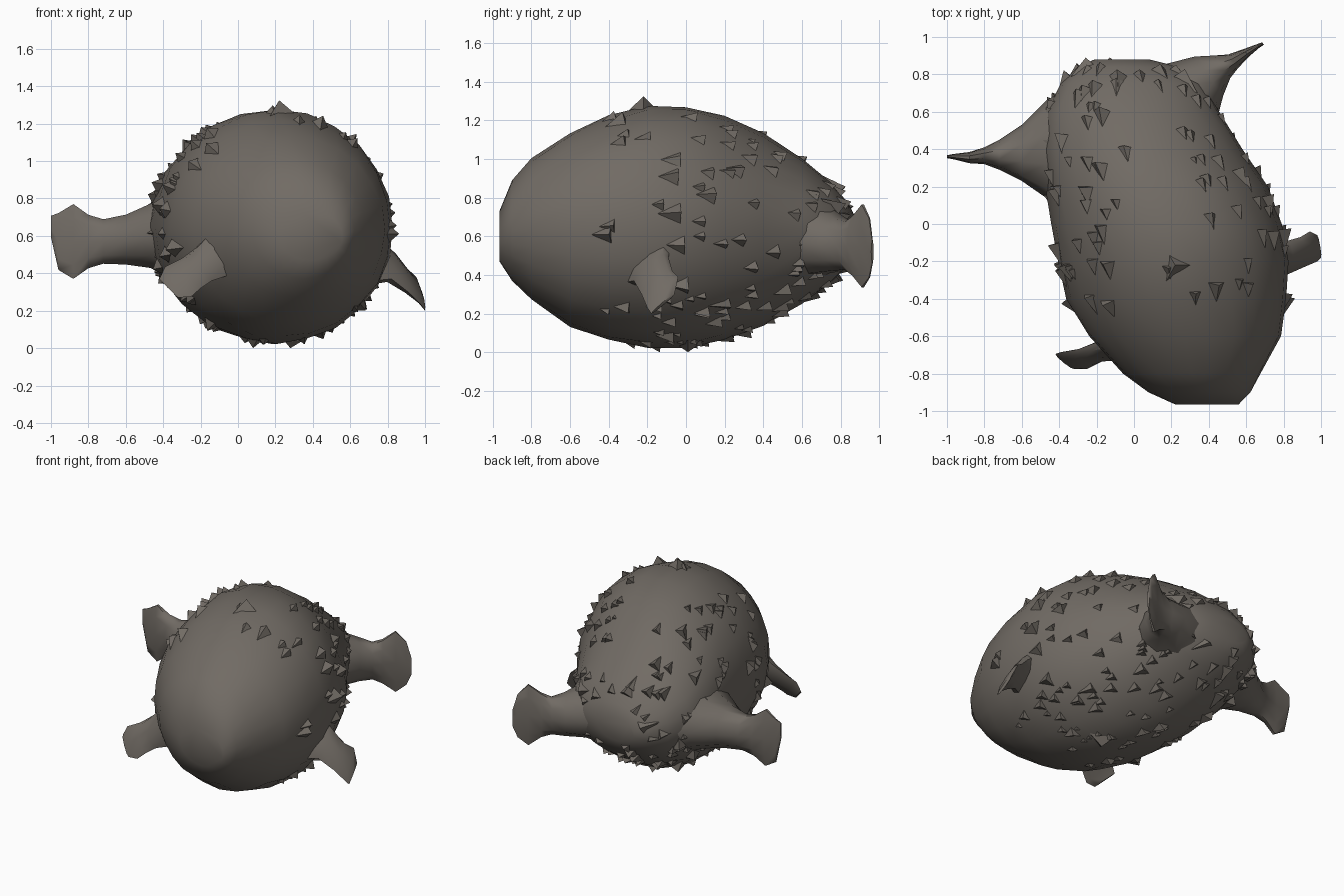
import bpy, bmesh, math, random
from mathutils import Vector

random.seed(4)
if "Cube" in bpy.data.objects:
    bpy.data.objects.remove(bpy.data.objects["Cube"], do_unlink=True)

hide = bpy.data.materials.new("grey_brown_hide")
hide.use_nodes = True
COLOUR = (0.165, 0.147, 0.128, 1)
hide.diffuse_color = COLOUR
bsdf = hide.node_tree.nodes["Principled BSDF"]
bsdf.inputs["Base Color"].default_value = COLOUR
bsdf.inputs["Roughness"].default_value = 0.9


def finish(name, bm, angle):
    bmesh.ops.recalc_face_normals(bm, faces=bm.faces)
    mesh = bpy.data.meshes.new(name)
    bm.to_mesh(mesh)
    bm.free()
    obj = bpy.data.objects.new(name, mesh)
    bpy.context.collection.objects.link(obj)
    mesh.materials.append(hide)
    bpy.ops.object.select_all(action="DESELECT")
    obj.select_set(True)
    bpy.context.view_layer.objects.active = obj
    bpy.ops.object.shade_smooth_by_angle(angle=math.radians(angle))
    return obj


def loft(name, sections, sides, jitter=0.0, angle=60):
    """Skin a run of elliptical sections: centre, first half axis, second half axis."""
    bm = bmesh.new()
    rings = []
    for centre, u, v in sections:
        ring = []
        for k in range(sides):
            a = math.tau * k / sides
            wobble = 1 + random.uniform(-jitter, jitter)
            ring.append(bm.verts.new(centre + (u * math.cos(a) + v * math.sin(a)) * wobble))
        rings.append(ring)
    for r0, r1 in zip(rings, rings[1:]):
        for k in range(sides):
            n = (k + 1) % sides
            bm.faces.new((r0[k], r0[n], r1[n], r1[k]))
    bm.faces.new(rings[0])
    bm.faces.new(rings[-1])
    return finish(name, bm, angle)


# Body sections: y, x low, x high, z low, z high
BODY = [
    (-0.965, 0.22, 0.56, 0.47, 0.73),
    (-0.90, 0.08, 0.62, 0.37, 0.89),
    (-0.80, -0.06, 0.68, 0.27, 1.00),
    (-0.60, -0.24, 0.79, 0.13, 1.13),
    (-0.40, -0.36, 0.82, 0.06, 1.22),
    (-0.20, -0.41, 0.83, 0.03, 1.27),
    (0.00, -0.44, 0.79, 0.03, 1.27),
    (0.20, -0.47, 0.71, 0.07, 1.22),
    (0.40, -0.49, 0.58, 0.14, 1.13),
    (0.60, -0.47, 0.46, 0.25, 1.00),
    (0.75, -0.39, 0.38, 0.36, 0.88),
    (0.84, -0.30, 0.24, 0.45, 0.77),
    (0.88, -0.21, 0.08, 0.53, 0.69),
]


def body_section(row):
    y, x0, x1, z0, z1 = row
    return (Vector(((x0 + x1) / 2, y, (z0 + z1) / 2)),
            Vector(((x1 - x0) / 2, 0, 0)), Vector((0, 0, (z1 - z0) / 2)))


def body_point(y, a):
    for p, q in zip(BODY, BODY[1:]):
        if p[0] <= y <= q[0]:
            t = (y - p[0]) / (q[0] - p[0])
            c, u, v = body_section([i + (j - i) * t for i, j in zip(p, q)])
            return c + u * math.cos(a) + v * math.sin(a)


loft("body", [body_section(r) for r in BODY], 24, jitter=0.012)


# Tail flukes: upright paddles; rows are x, y, z, half thickness, half height
def fluke(name, across, rows):
    across = Vector(across).normalized()
    loft(name, [(Vector((x, y, z)), across * t, Vector((0, 0, h)))
                for x, y, z, t, h in rows], 10)


fluke("right_tail_fluke", (0, 1, 0), [
    (-0.30, 0.40, 0.60, 0.36, 0.26),
    (-0.47, 0.40, 0.60, 0.26, 0.18),
    (-0.60, 0.38, 0.58, 0.15, 0.14),
    (-0.72, 0.37, 0.57, 0.08, 0.125),
    (-0.80, 0.365, 0.57, 0.045, 0.15),
    (-0.88, 0.355, 0.57, 0.03, 0.21),
    (-0.96, 0.36, 0.57, 0.015, 0.16),
    (-1.00, 0.36, 0.65, 0.008, 0.06),
])
fluke("left_tail_fluke", (-0.59, 0.81, 0), [
    (0.15, 0.58, 0.60, 0.28, 0.26),
    (0.31, 0.69, 0.58, 0.21, 0.18),
    (0.40, 0.79, 0.56, 0.13, 0.145),
    (0.47, 0.84, 0.55, 0.075, 0.13),
    (0.53, 0.87, 0.55, 0.045, 0.16),
    (0.60, 0.915, 0.55, 0.025, 0.225),
    (0.66, 0.95, 0.54, 0.012, 0.16),
    (0.69, 0.965, 0.52, 0.008, 0.06),
])


# Front flippers: small tilted paddles, given by centre and half width
def flipper(name, thin, rows):
    thin = Vector(thin)
    loft(name, [(Vector(c), Vector(w), thin * s) for c, w, s in rows], 8, angle=50)


flipper("left_front_flipper", (0.02, 0, 0.03), [
    ((0.72, -0.20, 0.46), (0, 0.12, 0.10), 2.5),
    ((0.82, -0.18, 0.43), (0, 0.09, 0.06), 1.6),
    ((0.90, -0.15, 0.36), (-0.01, 0.08, 0.06), 1.0),
    ((0.96, -0.12, 0.31), (-0.02, 0.08, 0.08), 0.6),
    ((0.99, -0.12, 0.25), (-0.01, 0.06, 0.05), 0.3),
])
flipper("right_front_flipper", (0.02, 0.025, -0.01), [
    ((-0.06, -0.65, 0.53), (0.04, -0.05, -0.13), 2.5),
    ((-0.18, -0.68, 0.45), (0.04, -0.04, -0.09), 1.5),
    ((-0.25, -0.71, 0.40), (0.05, -0.04, -0.08), 1.0),
    ((-0.32, -0.73, 0.355), (0.07, -0.045, -0.08), 0.6),
    ((-0.37, -0.735, 0.32), (0.05, -0.04, -0.05), 0.3),
])

# Rough shards scattered over the hide, thickest toward the tail
bm = bmesh.new()
for _ in range(230):
    y = -0.45 + 1.3 * random.random() ** 0.7
    a = random.uniform(0, math.tau)
    if abs(a - math.pi / 2) < 0.4 and random.random() < 0.7:
        continue
    p = body_point(y, a)
    along = (body_point(min(y + 0.03, 0.879), a) - p).normalized()
    around = (body_point(y, a + 0.05) - p).normalized()
    out = around.cross(along).normalized()
    if out.dot(p - Vector((0.1, 0, 0.65))) < 0:
        out.negate()
    size = random.uniform(0.035, 0.065)
    low = p - out * 0.02
    base = [low - along * size * 1.6, low + around * size + along * size * 0.6,
            low - around * size + along * size * 0.6]
    tip = p + out * size * random.uniform(0.4, 0.85) + along * size * 0.5
    tip.z = max(tip.z, 0.0)
    b = [bm.verts.new(v) for v in base]
    t = bm.verts.new(tip)
    bm.faces.new(b)
    for i in range(3):
        bm.faces.new((b[i], b[(i + 1) % 3], t))
# Tallest crest shard and belly shard
for c, tip in (((0.22, -0.22, 1.24), (0.22, -0.22, 1.325)),
               ((0.28, 0.01, 0.06), (0.28, 0.01, 0.0))):
    b = [bm.verts.new(Vector(c) + Vector((math.cos(k * 2.1), math.sin(k * 2.1), 0)) * 0.1)
         for k in range(3)]
    t = bm.verts.new(tip)
    bm.faces.new(b)
    for i in range(3):
        bm.faces.new((b[i], b[(i + 1) % 3], t))
finish("hide_shards", bm, 50)
